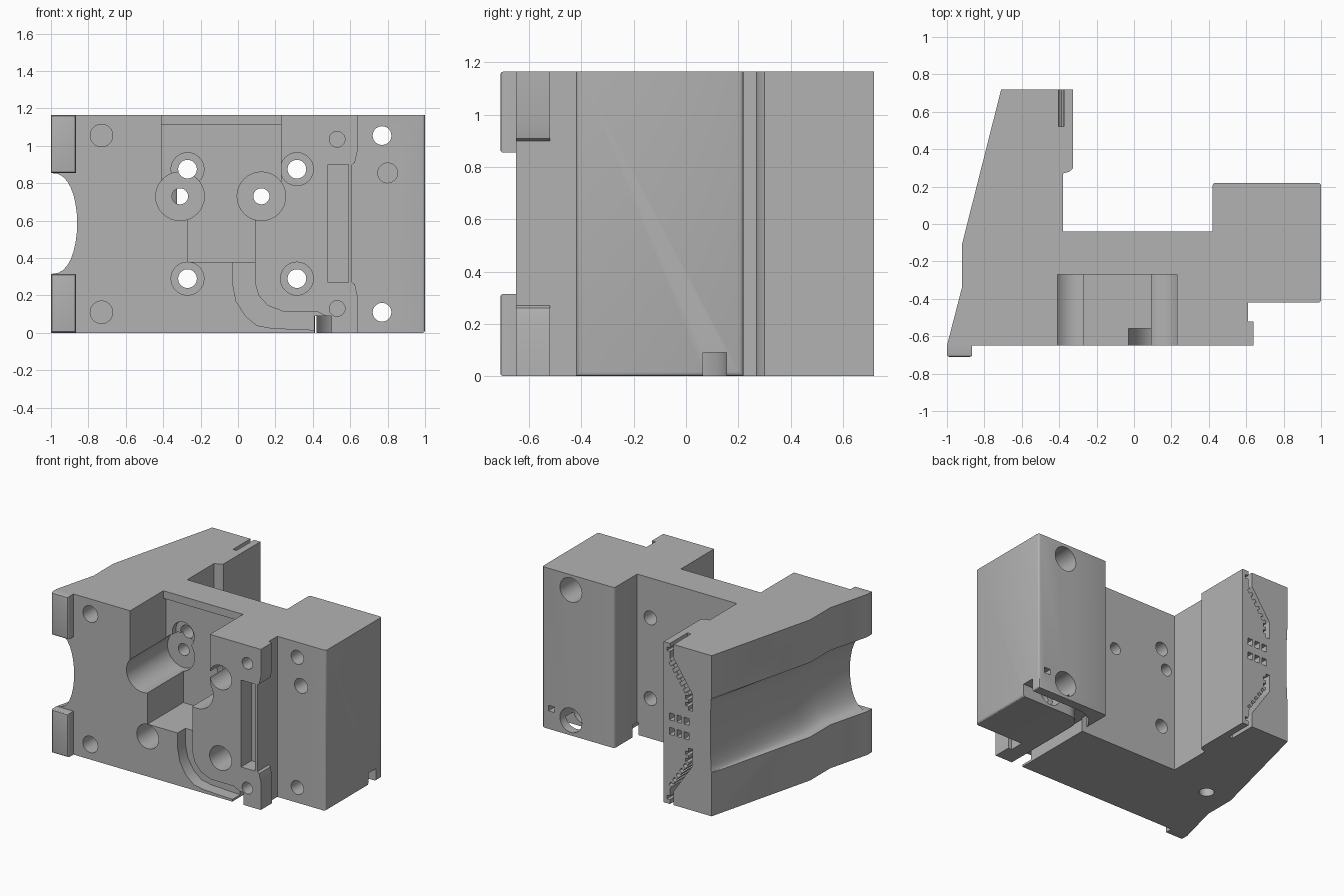
import bpy, bmesh, math
from mathutils import Vector

if "Cube" in bpy.data.objects:
    bpy.data.objects.remove(bpy.data.objects["Cube"])

H = 1.165
grey = bpy.data.materials.new("plain grey")
grey.use_nodes = True
grey.diffuse_color = (0.45, 0.45, 0.45, 1)
grey.node_tree.nodes["Principled BSDF"].inputs["Base Color"].default_value = (0.45, 0.45, 0.45, 1)


def finish(name, bm):
    bmesh.ops.recalc_face_normals(bm, faces=bm.faces)
    mesh = bpy.data.meshes.new(name)
    bm.to_mesh(mesh)
    bm.free()
    mesh.materials.append(grey)
    obj = bpy.data.objects.new(name, mesh)
    bpy.context.collection.objects.link(obj)
    return obj


def loft(rings):
    """Closed solid through a list of matching rings."""
    bm = bmesh.new()
    vs = [[bm.verts.new(p) for p in ring] for ring in rings]
    n = len(vs[0])
    for a, b in zip(vs, vs[1:]):
        for i in range(n):
            bm.faces.new((a[i], a[(i + 1) % n], b[(i + 1) % n], b[i]))
    bm.faces.new(vs[0])
    bm.faces.new(vs[-1])
    return bm


def prism(pts, axis, lo, hi):
    put = (lambda p, t: (p[0], t, p[1])) if axis == "y" else (lambda p, t: (p[0], p[1], t))
    return loft([[put(p, t) for p in pts] for t in (lo, hi)])


def rect(x0, x1, y0, y1):
    return [(x0, y0), (x1, y0), (x1, y1), (x0, y1)]


def circle(x, y, r, n=32):
    return [(x + r * math.cos(2 * math.pi * i / n), y + r * math.sin(2 * math.pi * i / n))
            for i in range(n)]


def ribbon(path, width):
    """Outline of constant width around an open path."""
    path = [Vector(p) for p in path]
    left, right = [], []
    for i, p in enumerate(path):
        d = (path[min(i + 1, len(path) - 1)] - path[max(i - 1, 0)]).normalized()
        side = Vector((-d.y, d.x)) * width / 2
        left.append(p + side)
        right.append(p - side)
    return left + right[::-1]


def cut(target, bm):
    cutter = finish("cutter", bm)
    cutter.hide_render = True
    mod = target.modifiers.new("cut", "BOOLEAN")
    mod.operation = "DIFFERENCE"
    mod.solver = "EXACT"
    mod.object = cutter
    bpy.context.view_layer.objects.active = target
    bpy.ops.object.modifier_apply(modifier=mod.name)
    mesh = cutter.data
    bpy.data.objects.remove(cutter)
    bpy.data.meshes.remove(mesh)


def bevel(bm, test, width):
    edges = [e for e in bm.edges if test(*[v.co for v in e.verts])]
    bmesh.ops.bevel(bm, geom=edges, offset=width, segments=3, profile=0.5, affect="EDGES")


# Body: plan outline with the left arm, web and right block
outline = [(-1, -.65), (.61, -.65), (.61, -.42), (1, -.42), (1, .22), (.42, .22),
           (.42, -.04), (-.38, -.04), (-.38, .27), (-.345, .28), (-.325, .3),
           (-.325, .72), (-.71, .72), (-.92, -.11), (-.92, -.34)]
bm = prism(outline, "z", 0, H)
bevel(bm, lambda a, b: min(a.x, b.x) > .99 and not (a.z > 1 and b.z > 1)
      or (abs(a.z - b.z) > 1 and abs(a.x - .42) < .01 and a.y > .2), .015)
body = finish("carriage_body", bm)

# Scooped valley along the slanted outer side, fading to the back
rings = []
for y, x, depth in ((-.75, -1.02, .155), (-.65, -1, .14), (-.34, -.92, .13),
                    (-.11, -.92, .12), (.3, -.816, .06), (.75, -.702, .005)):
    arc = [(x + depth * math.sin(math.pi * i / 16) ** .8 if 0 < i < 16 else x, y,
            .585 - .27 * math.cos(math.pi * i / 16)) for i in range(17)]
    rings.append([(-1.3, y, .315)] + arc + [(-1.3, y, .855)])
cut(body, loft(rings))

# Stepped front pocket, with a thin lip at the top of its back wall
corner = [(-.36 + .05 * math.cos(a), .69 + .05 * math.sin(a))
          for a in (math.pi * (1 + i / 12) for i in range(7))]
pocket = corner + [(-.27, .64), (-.27, .38), (.09, .38), (.09, .63), (.2, .63), (.23, .66)]
cut(body, prism(pocket + [(.23, H + .1), (-.41, H + .1)], "y", -.8, -.27))
cut(body, prism(pocket + [(.23, 1.11), (-.41, 1.11)], "y", -.5, -.24))

# Round seats and through holes in the pocket
for x in (-.31, .125):
    cut(body, prism(circle(x, .73, .13), "y", -.8, -.18))
    cut(body, prism(circle(x, .73, .043), "y", -.8, 0))

# Counterbored mounting holes
for x in (-.27, .315):
    for z in (.29, .875):
        cut(body, prism(circle(x, z, .088), "y", -.8, -.2 if x < 0 and z > .5 else -.45))
        cut(body, prism(circle(x, z, .05), "y", -.8, 0))

# Block holes, counterbored at the back, and blind holes at the front
for z in (.11, 1.055):
    cut(body, prism(circle(.77, z, .05), "y", -.8, .4))
    cut(body, prism(circle(.77, z, .088), "y", -.02, .4))
    cut(body, prism(circle(-.73, z, .06), "y", -.8, -.4))
for x, z, r in ((.8, .855, .053), (.53, 1.035, .042), (.53, .13, .042)):
    cut(body, prism(circle(x, z, r), "y", -.8, -.25))
cut(body, prism(rect(.9, .95, .13, .17), "y", .1, .4))
cut(body, prism(circle(-.73, -.13, .05), "z", -.1, .1))

# Slot in the right front plate
cut(body, prism(rect(.48, .59, .27, .9), "y", -.8, -.53))

# Curved cable channel on the front
channel = [(-.03, .4), (-.03, .27), (-.01, .17), (.04, .09), (.1, .04), (.18, .025),
           (.42, .015), (.49, .08), (.42, .115), (.24, .115), (.16, .145), (.11, .2),
           (.09, .27), (.09, .4)]
cut(body, prism(channel, "y", -.8, -.56))

# Cable slot under the block, curving out to the right side
bend = [(.61 - .155 * math.cos(a), -.045 + .155 * math.sin(a))
        for a in (math.pi / 2 * i / 8 for i in range(9))]
cut(body, prism(ribbon([(.455, -.8)] + bend + [(1.1, .11)], .09), "z", -.1, .09))

# Toothed belt slots in the back of the arm, mirrored top to bottom
belt = [Vector(p) for p in ((-.39, 1.25), (-.39, 1.06), (-.54, .84), (-.54, .72))]


def flip(pts, lower):
    return [(x, H - z) if lower else (x, z) for x, z in pts]


for lower in (False, True):
    cut(body, prism(flip(ribbon(belt, .03), lower), "y", .52, .8))
    for a, b in zip(belt, belt[1:]):
        d = (b - a).normalized()
        side = Vector((-d.y, d.x))
        count = int((b - a).length / .05)
        for i in range(count):
            p = a + d * (.05 * i + .03)
            if p.y < H - .02:
                tooth = ribbon([p, p + side * .038], .026)
                cut(body, prism(flip(tooth, lower), "y", .52, .8))
    for x in (-.39, -.45, -.51):
        cut(body, prism(flip(rect(x - .02, x + .02, .61, .66), lower), "y", .52, .8))

# Raised pads on the left front edge and lugs on the right plate
parts = [body]
for name, z0, z1 in (("lower", 0, .315), ("upper", .855, H)):
    bm = prism(rect(-1, -.865, -.71, -.65), "z", z0, z1)
    bevel(bm, lambda a, b: max(a.y, b.y) < -.7, .012)
    parts.append(finish(name + "_front_pad", bm))
    inner = z1 if z0 == 0 else z0
    outer = z0 if z0 == 0 else z1
    s = 1 if outer > inner else -1
    tip = .9 if s > 0 else .27
    lug = [(.61, tip), (.625, tip + .01 * s), (.638, tip + .07 * s), (.638, outer), (.61, outer)]
    parts.append(finish(name + "_side_lug", prism(lug, "y", -.65, -.52)))

bpy.ops.object.select_all(action="DESELECT")
for obj in parts:
    obj.select_set(True)
bpy.context.view_layer.objects.active = body
bpy.ops.object.shade_smooth_by_angle(angle=math.radians(30))
